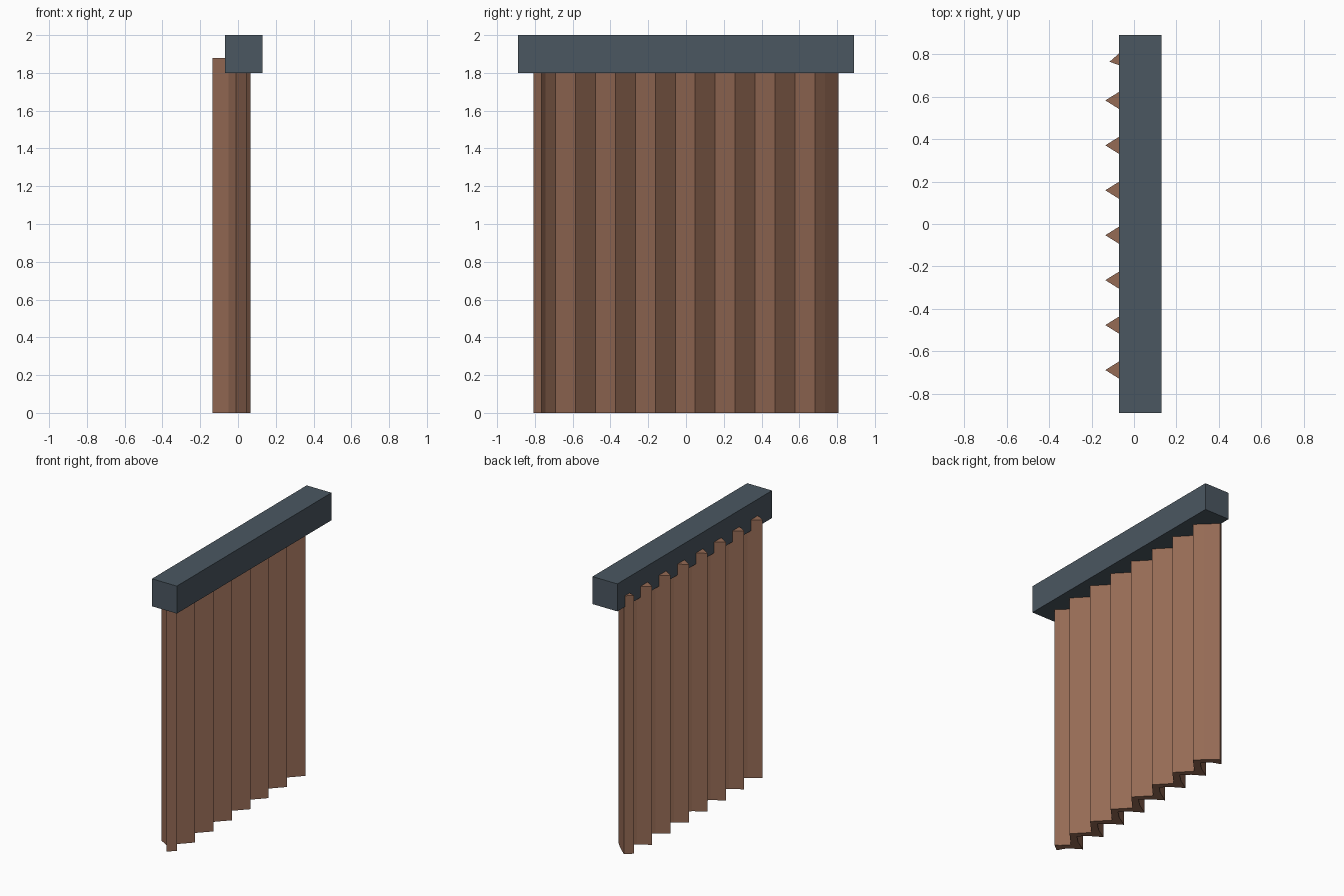
import bpy, bmesh

if "Cube" in bpy.data.objects:
    bpy.data.objects.remove(bpy.data.objects["Cube"])


def material(name, rgb):
    m = bpy.data.materials.new(name)
    m.diffuse_color = (*rgb, 1)
    m.use_nodes = True
    m.node_tree.nodes["Principled BSDF"].inputs["Base Color"].default_value = m.diffuse_color
    return m


def prism(name, outline, z0, z1, mat):
    """Extrude a closed plan outline straight up."""
    bm = bmesh.new()
    face = bm.faces.new([bm.verts.new((x, y, z0)) for x, y in outline])
    top = bmesh.ops.extrude_face_region(bm, geom=[face])["geom"]
    bmesh.ops.translate(bm, vec=(0, 0, z1 - z0),
                        verts=[v for v in top if isinstance(v, bmesh.types.BMVert)])
    bmesh.ops.recalc_face_normals(bm, faces=bm.faces)
    mesh = bpy.data.meshes.new(name)
    bm.to_mesh(mesh)
    bm.free()
    mesh.materials.append(mat)
    ob = bpy.data.objects.new(name, mesh)
    bpy.context.collection.objects.link(ob)
    return ob


cloth = material("curtain_brown", (0.30, 0.145, 0.09))
slate = material("rail_slate", (0.07, 0.095, 0.12))

# head rail
prism("head_rail", [(-0.07, -0.89), (0.13, -0.89), (0.13, 0.89), (-0.07, 0.89)],
      1.8, 2.0, slate)

# pleated curtain: four steps per fold, thick wavy cross-section
STEPS, PITCH = 30, 0.0529
BACK = (0.005, -0.05, -0.135, -0.05)     # crest, middle, trough, middle
FRONT = (0.065, 0.015, -0.035, 0.015)
back, front = [], []
for k in range(1, STEPS):
    y = (k - STEPS / 2) * PITCH
    back.append((BACK[k % 4], y))
    front.append((FRONT[k % 4], y - 0.004))

# slanted end caps
back = [(-0.01, -0.808)] + back + [(-0.115, 0.764)]
front = [(0.045, -0.764)] + front + [(-0.065, 0.808)]
prism("pleated_curtain", back + front[::-1], 0.0, 1.88, cloth)
